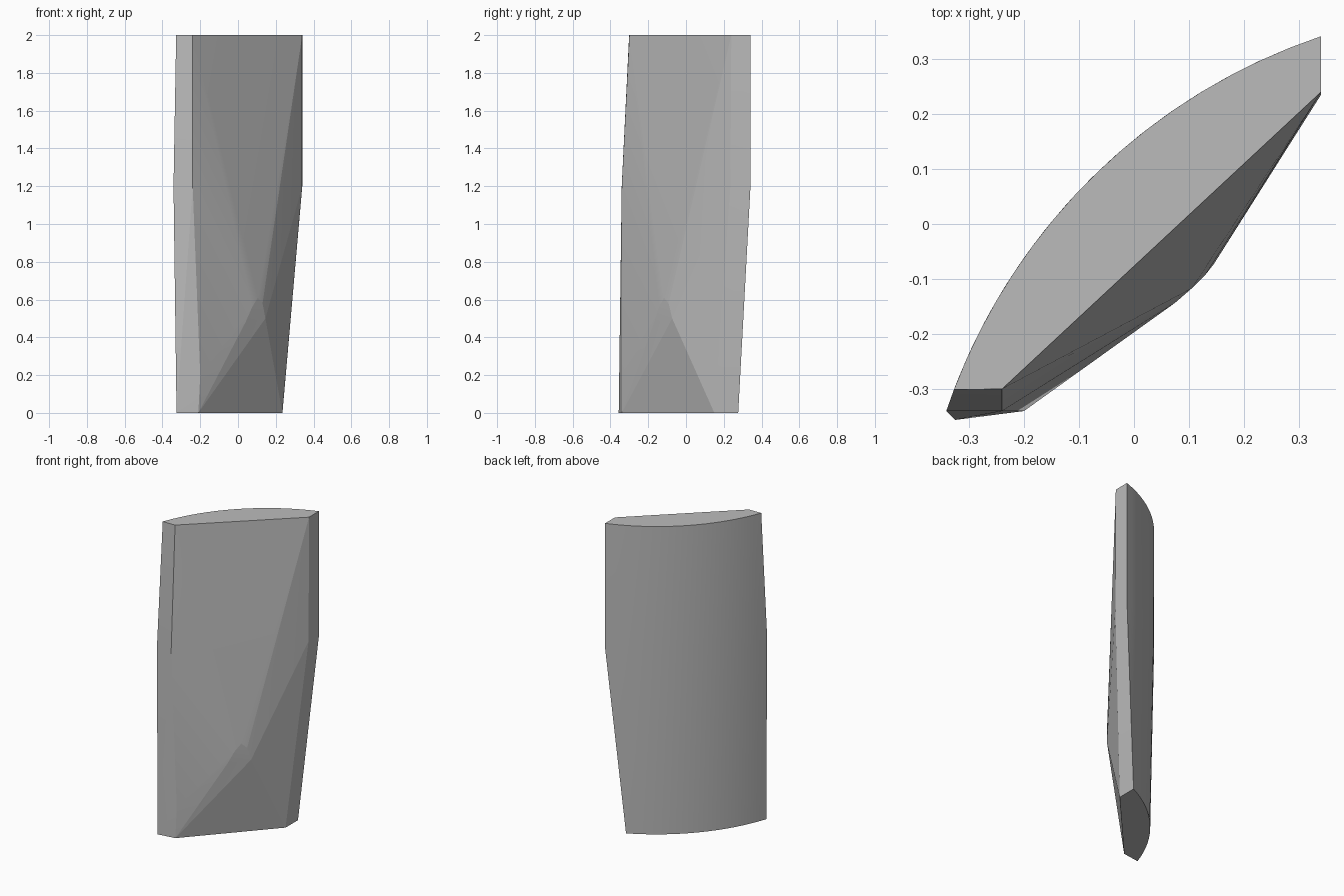
import bpy
import bmesh
from math import cos, sin, radians

cube = bpy.data.objects.get("Cube")
if cube:
    bpy.data.objects.remove(cube)

# One plain grey material
grey = bpy.data.materials.new("plain grey")
grey.use_nodes = True
colour = (0.5, 0.5, 0.5, 1)
grey.diffuse_color = colour
grey.node_tree.nodes["Principled BSDF"].inputs["Base Color"].default_value = colour


def outer_arc(start, end, z, shift=0.0, steps=16):
    """Points on the curved outer wall, from the left edge to the right edge."""
    radius, centre = 1.084, 0.686
    points = []
    for i in range(steps + 1):
        a = radians(start + (end - start) * i / steps)
        points.append((centre + radius * cos(a) + shift, -centre + radius * sin(a) - shift, z))
    return points


# Curved outer wall at the top, shoulder and bottom
points = outer_arc(159.2, 108.6, 2.0)
points += outer_arc(161.4, 108.6, 1.2)
points += outer_arc(161.4, 115.5, 0.0, 0.016)

# Front edge of the narrow left face
points += [(-0.24, -0.30, 2.0), (-0.24, -0.34, 1.2), (-0.20, -0.34, 0.2), (-0.21, -0.34, 0.0)]
# Front edge of the narrow right face
points += [(0.34, 0.24, 2.0), (0.34, 0.235, 1.2), (0.235, 0.15, 0.0)]
# Softly rounded peak on the inner face
points += [(0.04, -0.168, 0.48), (0.075, -0.143, 0.56), (0.105, -0.117, 0.61),
           (0.13, -0.092, 0.58), (0.145, -0.073, 0.50)]

# Wrap the sections into one convex plate
bm = bmesh.new()
for p in points:
    bm.verts.new(p)
hull = bmesh.ops.convex_hull(bm, input=bm.verts)
spare = {v for v in hull["geom_interior"] + hull["geom_unused"] if isinstance(v, bmesh.types.BMVert)}
bmesh.ops.delete(bm, geom=list(spare), context="VERTS")
bmesh.ops.dissolve_limit(bm, angle_limit=radians(0.3), verts=bm.verts, edges=bm.edges)
bmesh.ops.recalc_face_normals(bm, faces=bm.faces)

mesh = bpy.data.meshes.new("curved_plate")
bm.to_mesh(mesh)
bm.free()
mesh.materials.append(grey)
plate = bpy.data.objects.new("curved_plate", mesh)
bpy.context.collection.objects.link(plate)

# Smooth the curved wall and peak, keep the rims sharp
bpy.ops.object.select_all(action="DESELECT")
plate.select_set(True)
bpy.context.view_layer.objects.active = plate
bpy.ops.object.shade_smooth_by_angle(angle=radians(6))
